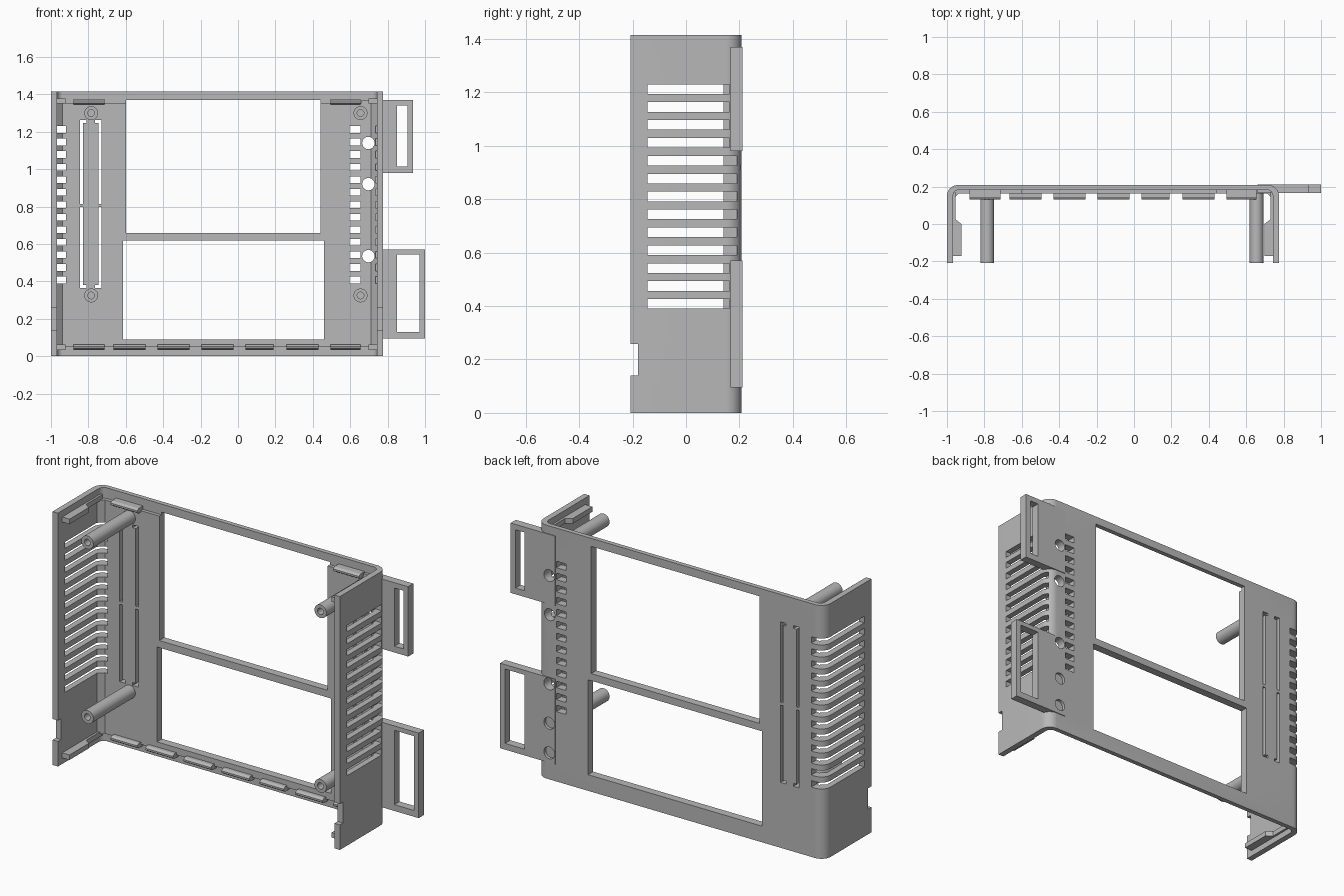
import bpy, bmesh, math
from mathutils import Vector

if "Cube" in bpy.data.objects:
    bpy.data.objects.remove(bpy.data.objects["Cube"])

grey = bpy.data.materials.new("plastic_grey")
grey.diffuse_color = (0.48, 0.48, 0.48, 1)
grey.use_nodes = True
grey.node_tree.nodes["Principled BSDF"].inputs["Base Color"].default_value = grey.diffuse_color

H = 1.415                      # body height
XL, XR, YF, YB = -1.0, 0.775, -0.208, 0.208
SIDE, RIM, PANEL = 0.033, 0.182, 0.163   # wall thickness, inner y of rim and panel


def finish(name, bm, smooth=False):
    bmesh.ops.recalc_face_normals(bm, faces=bm.faces)
    me = bpy.data.meshes.new(name)
    bm.to_mesh(me)
    bm.free()
    me.materials.append(grey)
    ob = bpy.data.objects.new(name, me)
    bpy.context.collection.objects.link(ob)
    if smooth:
        smooth_by_angle(ob)
    return ob


def smooth_by_angle(ob):
    bpy.ops.object.select_all(action='DESELECT')
    ob.select_set(True)
    bpy.context.view_layer.objects.active = ob
    bpy.ops.object.shade_smooth_by_angle(angle=math.radians(30))


def add_prism(bm, pts, vec):
    f = bm.faces.new([bm.verts.new(p) for p in pts])
    top = bmesh.ops.extrude_face_region(bm, geom=[f])["geom"]
    bmesh.ops.translate(bm, vec=vec, verts=[v for v in top if isinstance(v, bmesh.types.BMVert)])


def add_box(bm, x0, x1, y0, y1, z0, z1):
    add_prism(bm, [(x0, y0, z0), (x1, y0, z0), (x1, y1, z0), (x0, y1, z0)], (0, 0, z1 - z0))


def add_disc(bm, x, z, r, y0, y1, n=32):
    add_prism(bm, [(x + r * math.cos(2 * math.pi * i / n), y0, z + r * math.sin(2 * math.pi * i / n))
                   for i in range(n)], (0, y1 - y0, 0))


def arc(cx, cy, r, a0, a1, n=10):
    return [(cx + r * math.cos(math.radians(a0 + (a1 - a0) * i / n)),
             cy + r * math.sin(math.radians(a0 + (a1 - a0) * i / n)), 0) for i in range(n + 1)]


# U-shaped shell with rounded back corners
R, r = 0.058, 0.03
outer = [(XL, YF, 0)] + arc(XL + R, YB - R, R, 180, 90) + arc(XR - R, YB - R, R, 90, 0) + [(XR, YF, 0)]
il, ir = XL + SIDE, XR - SIDE
inner = [(ir, YF, 0)] + arc(ir - r, RIM - r, r, 0, 90) + arc(il + r, RIM - r, r, 90, 180) + [(il, YF, 0)]
bm = bmesh.new()
add_prism(bm, outer + inner, (0, 0, H))
shell = finish("shell", bm)

# Thicker back panel between the two rims
bm = bmesh.new()
add_prism(bm, [(il - .005, .13, .05), (il + .008, .142, .05), (il + .03, PANEL, .05), (ir - .03, PANEL, .05),
               (ir - .008, .142, .05), (ir + .005, .13, .05), (ir + .005, .165, .05), (ir - .012, .19, .05),
               (il + .012, .19, .05), (il - .005, .165, .05)], (0, 0, 1.305))
panel = finish("back_panel", bm)

# Mounting ears: frames with a tall opening
ears = []
for name, x1, z0, z1, hx, h0, h1 in (("upper_ear", .935, .98, 1.37, .905, 1.015, 1.34),
                                     ("lower_ear", 1.0, .095, .57, .97, .13, .545)):
    bm = bmesh.new()
    add_box(bm, .66, x1, .166, .212, z0, z1)
    ear = finish(name, bm)
    ear["hole"] = (hx, h0, h1)
    ears.append(ear)

# Cutter: windows, vents, groove, holes and notches
bm = bmesh.new()
add_box(bm, -.60, .44, .1, .3, .66, 1.37)
add_box(bm, -.615, .46, .1, .3, .09, .62)
for i in range(13):
    z = .39 + i * .067
    deep = .19 if .57 < z < .95 else PANEL
    add_box(bm, XL - .1, -.92, -.145, .3, z, z + .036)
    add_box(bm, .735, .9, -.145, deep, z, z + .036)
    add_box(bm, .595, .655, .1, .3, z, z + .036)
for xo, xi in ((-.845, -.81), (-.73, -.765)):
    w = .016 if xi > xo else -.016
    for ze, zm in ((.365, .797), (1.262, .813)):
        s = .016 if zm > ze else -.016
        add_prism(bm, [(xo, .1, ze), (xi, .1, ze), (xi, .1, ze + s), (xo + w, .1, ze + s),
                       (xo + w, .1, zm), (xo, .1, zm)], (0, .2, 0))
for z in (1.14, .92, .535):
    add_disc(bm, .697, z, .033, .1, .3)
for z in (.315, .15):
    add_disc(bm, .697, z, .033, .195, .3)
for x in (XL, XR):
    add_box(bm, x - .1, x + .1, YF - .1, -.18, .14, .257)
for ear in ears:
    hx, h0, h1 = ear["hole"]
    add_box(bm, .85, hx, .1, .3, h0, h1)
cutter = finish("cutter", bm)
cutter.hide_render = True

for ob in [shell, panel] + ears:
    mod = ob.modifiers.new("cut", 'BOOLEAN')
    mod.operation, mod.solver, mod.object = 'DIFFERENCE', 'EXACT', cutter
    bpy.ops.object.select_all(action='DESELECT')
    ob.select_set(True)
    bpy.context.view_layer.objects.active = ob
    bpy.ops.object.modifier_apply(modifier=mod.name)
    smooth_by_angle(ob)
bpy.data.objects.remove(cutter)

# Hollow screw posts
for x in (-.785, .655):
    for z in (1.3, .325):
        bm = bmesh.new()
        prof = [(0, -.05), (.018, -.05), (.018, YF), (.037, YF), (.037, .17), (0, .17)]
        vs = [bm.verts.new((x + rad, y, z)) for rad, y in prof]
        es = [bm.edges.new(p) for p in zip(vs, vs[1:])]
        bmesh.ops.spin(bm, geom=vs + es, cent=(x, 0, z), axis=(0, 1, 0), angle=2 * math.pi, steps=32)
        bmesh.ops.remove_doubles(bm, verts=bm.verts, dist=1e-4)
        finish("screw_post", bm, True)

# Snap ridges along the bottom and top of the back
bottom = ((-.88, -.715), (-.665, -.495), (-.43, -.26), (-.195, -.025), (.04, .19), (.26, .43), (.495, .655))
for spans, zc in ((bottom, .048), ((bottom[0], bottom[-1]), 1.36)):
    for x0, x1 in spans:
        bm = bmesh.new()
        add_prism(bm, [(x0, .19, zc - .014), (x0, .145, zc - .014), (x0, .132, zc - .005),
                       (x0, .132, zc + .005), (x0, .145, zc + .014), (x0, .19, zc + .014)], (x1 - x0, 0, 0))
        finish("back_ridge", bm)

# Snap ridges on the side walls
for wall, d in ((il, 1), (ir, -1)):
    for zc in (.048, 1.365):
        bm = bmesh.new()
        add_prism(bm, [(wall - d * .01, -.17, zc - .014), (wall + d * .045, -.17, zc - .014),
                       (wall + d * .045, 0, zc - .014), (wall + d * .012, .025, zc - .014),
                       (wall + d * .012, .17, zc - .014), (wall - d * .01, .17, zc - .014)], (0, 0, .028))
        finish("side_ridge", bm)
